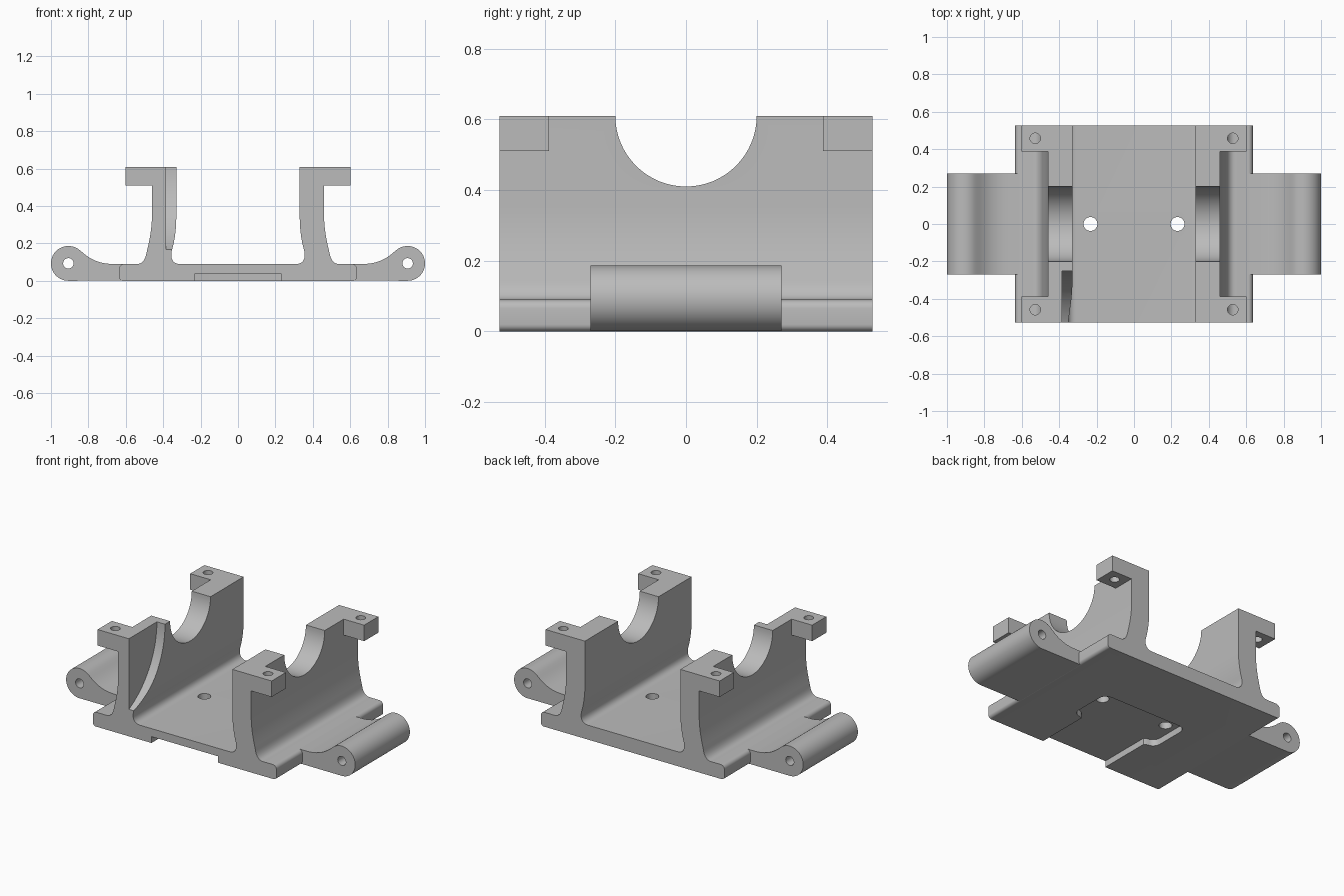
import bpy, bmesh, math
from mathutils import Vector, Matrix
from mathutils.geometry import interpolate_bezier

cube = bpy.data.objects.get("Cube")
if cube:
    bpy.data.objects.remove(cube)

grey = bpy.data.materials.new("plain grey")
grey.use_nodes = True
grey.diffuse_color = (0.5, 0.5, 0.5, 1)
grey.node_tree.nodes["Principled BSDF"].inputs["Base Color"].default_value = (0.5, 0.5, 0.5, 1)

DEPTH = 0.527   # half depth of the body
LUG = 0.27      # half depth of the hinge lugs


def arc(cx, cy, r, start, end, n=8):
    steps = [math.radians(start + (end - start) * i / n) for i in range(n + 1)]
    return [(cx + r * math.cos(a), cy + r * math.sin(a)) for a in steps]


def bend(a, ha, hb, b, n=12):
    pts = [Vector((*p, 0)) for p in (a, ha, hb, b)]
    return [(p.x, p.y) for p in interpolate_bezier(*pts, n)]


def mirror(points):
    return points + [(-x, y) for x, y in reversed(points)]


def prism(name, points, axis, low, high):
    """Extrude a 2D outline along an axis between two positions."""
    place = {"x": lambda a, b, t: (t, a, b),
             "y": lambda a, b, t: (a, t, b),
             "z": lambda a, b, t: (a, b, t)}[axis]
    bm = bmesh.new()
    face = bm.faces.new([bm.verts.new(place(a, b, low)) for a, b in points])
    moved = bmesh.ops.extrude_face_region(bm, geom=[face])["geom"]
    bmesh.ops.translate(bm, vec=place(0, 0, high - low),
                        verts=[v for v in moved if isinstance(v, bmesh.types.BMVert)])
    bmesh.ops.recalc_face_normals(bm, faces=bm.faces)
    mesh = bpy.data.meshes.new(name)
    bm.to_mesh(mesh)
    bm.free()
    mesh.materials.append(grey)
    obj = bpy.data.objects.new(name, mesh)
    bpy.context.collection.objects.link(obj)
    return obj


def rod(name, a, b, r, axis, low, high, n=32):
    return prism(name, arc(a, b, r, 0, 360, n)[:-1], axis, low, high)


def select(obj):
    bpy.ops.object.select_all(action="DESELECT")
    bpy.context.view_layer.objects.active = obj
    obj.select_set(True)


def cut(obj, cutters):
    select(obj)
    for cutter in cutters:
        cutter.hide_render = True
        mod = obj.modifiers.new("cut", "BOOLEAN")
        mod.operation = "DIFFERENCE"
        mod.solver = "EXACT"
        mod.object = cutter
        bpy.ops.object.modifier_apply(modifier=mod.name)
        bpy.data.objects.remove(cutter)


def smooth(obj):
    select(obj)
    bpy.ops.object.shade_smooth_by_angle(angle=math.radians(30))


# Base plate and both flared walls as one section
half = arc(0.615, 0.02, 0.02, -90, 0, 6)
half += arc(0.61, 0.065, 0.025, 0, 90, 6)
half += bend((0.54, 0.09), (0.515, 0.09), (0.497, 0.11), (0.49, 0.145))
half += bend((0.488, 0.155), (0.472, 0.22), (0.46, 0.28), (0.46, 0.36))
half += [(0.46, 0.61), (0.33, 0.61)]
half += bend((0.33, 0.34), (0.33, 0.27), (0.34, 0.21), (0.354, 0.16))
half += bend((0.356, 0.15), (0.361, 0.115), (0.345, 0.09), (0.31, 0.09))
body = prism("cradle_body", mirror(half), "y", -DEPTH, DEPTH)

# T-shaped underside channel, open at the front
channel = [(0.23, -0.6), (0.23, -0.19)]
channel += arc(0.25, -0.13, 0.05, -90, 0, 6)
channel += arc(0.25, 0.05, 0.05, 0, 90, 6)
cut(body, [
    rod("saddle_cutter", 0, 0.61, 0.2, "x", -0.8, 0.8, 64),
    rod("relief_cutter", -0.74, 0.61, 0.49, "x", -0.386, -0.2, 96),
    prism("channel_cutter", mirror(channel), "z", -0.1, 0.04),
    rod("left_bolt_cutter", 0.233, 0, 0.037, "z", -0.2, 0.2),
    rod("right_bolt_cutter", -0.233, 0, 0.037, "z", -0.2, 0.2),
])
smooth(body)

# Hinge lugs and screw tabs on each side
lug_outline = [(0.612, 0.001)] + arc(0.907, 0.0935, 0.093, -90, 130, 32)
lug_outline += bend((0.835, 0.155), (0.785, 0.11), (0.735, 0.09), (0.66, 0.09))
lug_outline += [(0.612, 0.09)]
for side, s in (("left", 1), ("right", -1)):
    lug = prism(side + "_hinge_lug", [(s * x, z) for x, z in lug_outline], "y", -LUG, LUG)
    cut(lug, [rod("pin_cutter", s * 0.907, 0.0935, 0.028, "y", -0.5, 0.5)])
    smooth(lug)
    for end, e in (("front", -1), ("back", 1)):
        outline = [(s * 0.46, e * 0.387), (s * 0.602, e * 0.387),
                   (s * 0.602, e * DEPTH), (s * 0.46, e * DEPTH)]
        tab = prism(f"{end}_{side}_screw_tab", outline, "z", 0.51, 0.61)
        cut(tab, [rod("screw_cutter", s * 0.528, e * 0.458, 0.028, "z", 0.4, 0.7)])
        smooth(tab)
